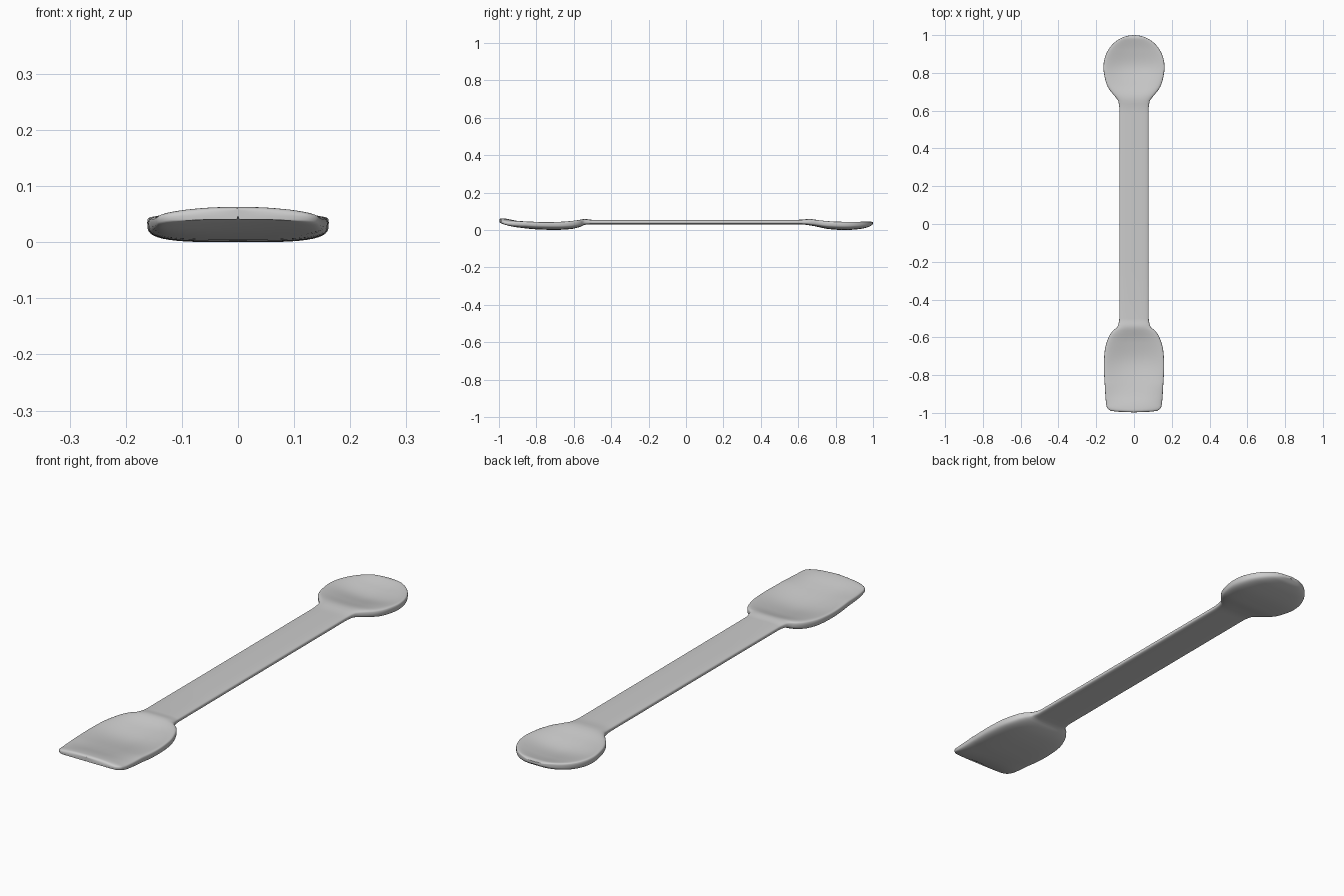
import bpy, bmesh, math

if "Cube" in bpy.data.objects:
    bpy.data.objects.remove(bpy.data.objects["Cube"])

# Outline half widths along the length (y, half width)
WIDTH = [(-0.997, 0.0), (-0.995, 0.07), (-0.988, 0.125), (-0.97, 0.144), (-0.93, 0.15),
         (-0.85, 0.155), (-0.75, 0.16), (-0.67, 0.155), (-0.60, 0.135), (-0.565, 0.112),
         (-0.545, 0.088), (-0.50, 0.078), (0.60, 0.077), (0.65, 0.083), (0.68, 0.105),
         (0.72, 0.136), (0.77, 0.154), (0.83, 0.162)]
# Spoon tip is a half ellipse
WIDTH += [(0.83 + 0.17 * math.sin(a * math.pi / 16), 0.162 * math.cos(a * math.pi / 16))
          for a in range(1, 9)]
# Side profile: rim top, widest level, underside, depth of the dish
TOP = [(-0.997, 0.060), (-0.985, 0.064), (-0.9, 0.057), (-0.75, 0.052), (-0.6, 0.058),
       (-0.55, 0.060), (-0.5, 0.055), (0.6, 0.055), (0.67, 0.060), (0.75, 0.057),
       (0.88, 0.054), (0.98, 0.050), (1.0, 0.042)]
MID = [(-0.997, 0.055), (-0.95, 0.047), (-0.8, 0.034), (-0.65, 0.034), (-0.53, 0.042),
       (0.64, 0.042), (0.75, 0.036), (0.9, 0.035), (1.0, 0.038)]
LOW = [(-0.997, 0.047), (-0.98, 0.037), (-0.9, 0.015), (-0.8, 0.004), (-0.7, 0.001),
       (-0.62, 0.005), (-0.575, 0.014), (-0.535, 0.029), (-0.5, 0.030), (0.62, 0.030),
       (0.68, 0.022), (0.76, 0.006), (0.85, 0.0), (0.93, 0.006), (0.98, 0.018), (1.0, 0.032)]
DISH = [(-0.997, 0.0), (-0.95, 0.003), (-0.85, 0.015), (-0.72, 0.027), (-0.62, 0.018),
        (-0.53, 0.0), (0.65, 0.0), (0.74, 0.014), (0.84, 0.030), (0.92, 0.020), (1.0, 0.0)]


def sample(keys, y):
    """Smooth interpolation without overshoot (monotone cubic)."""
    y = min(max(y, keys[0][0]), keys[-1][0])
    n = len(keys)
    i = 0
    while i < n - 2 and y > keys[i + 1][0]:
        i += 1

    def slope(k):
        return (keys[k + 1][1] - keys[k][1]) / (keys[k + 1][0] - keys[k][0])

    def tangent(k):
        if k == 0:
            return slope(0)
        if k == n - 1:
            return slope(n - 2)
        a, b = slope(k - 1), slope(k)
        return 0.0 if a * b <= 0 else 2 * a * b / (a + b)

    h = keys[i + 1][0] - keys[i][0]
    t = (y - keys[i][0]) / h
    return ((2 * t**3 - 3 * t**2 + 1) * keys[i][1] + (t**3 - 2 * t**2 + t) * h * tangent(i)
            + (3 * t**2 - 2 * t**3) * keys[i + 1][1] + (t**3 - t**2) * h * tangent(i + 1))


def section(y, count=48):
    """Closed cross-section: rounded belly, rounded rim and dished top."""
    w, top, mid, low, dish = (sample(k, y) for k in (WIDTH, TOP, MID, LOW, DISH))
    pts = []
    for k in range(count):
        a = 2 * math.pi * k / count
        c, s = math.cos(a), math.sin(a)
        u = math.copysign(abs(c) ** 0.55, c)
        v = abs(s) ** 0.55
        if s >= 0:
            z = mid + (top - mid) * v - dish * (1 - u * u)
            if y < -0.85:
                z -= 0.010 * u * u * min(1, (-0.85 - y) / 0.1)   # crowned scraper edge
        else:
            z = mid - (mid - low) * v
            if y < -0.85:
                z -= 0.010 * u * u * min(1, (-0.85 - y) / 0.1)
        pts.append((w * u, y, z))
    return pts


# Stations: dense in the heads, tight at both tips
ys = [-0.565 - 0.432 * math.sin(math.pi / 2 * (1 - i / 32)) for i in range(32)]
ys += [-0.565 + 0.065 * i / 8 for i in range(9)]
ys += [-0.25, 0.0, 0.3]
ys += [0.58 + 0.42 * math.sin(math.pi / 2 * i / 36) for i in range(37)]
ys[0] += 0.00005
ys[-1] -= 0.00005

# Double-ended spoon and scraper as one smooth body
bm = bmesh.new()
rings = [[bm.verts.new(p) for p in section(y)] for y in ys]
for r0, r1 in zip(rings, rings[1:]):
    for k in range(len(r0)):
        j = (k + 1) % len(r0)
        bm.faces.new((r0[k], r0[j], r1[j], r1[k]))
bm.faces.new(rings[0])
bm.faces.new(rings[-1])
bmesh.ops.recalc_face_normals(bm, faces=bm.faces)
mesh = bpy.data.meshes.new("double_ended_spoon")
bm.to_mesh(mesh)
bm.free()
spoon = bpy.data.objects.new("double_ended_spoon", mesh)
bpy.context.collection.objects.link(spoon)
bpy.context.view_layer.objects.active = spoon
spoon.select_set(True)
bpy.ops.object.shade_smooth_by_angle(angle=math.radians(60))
